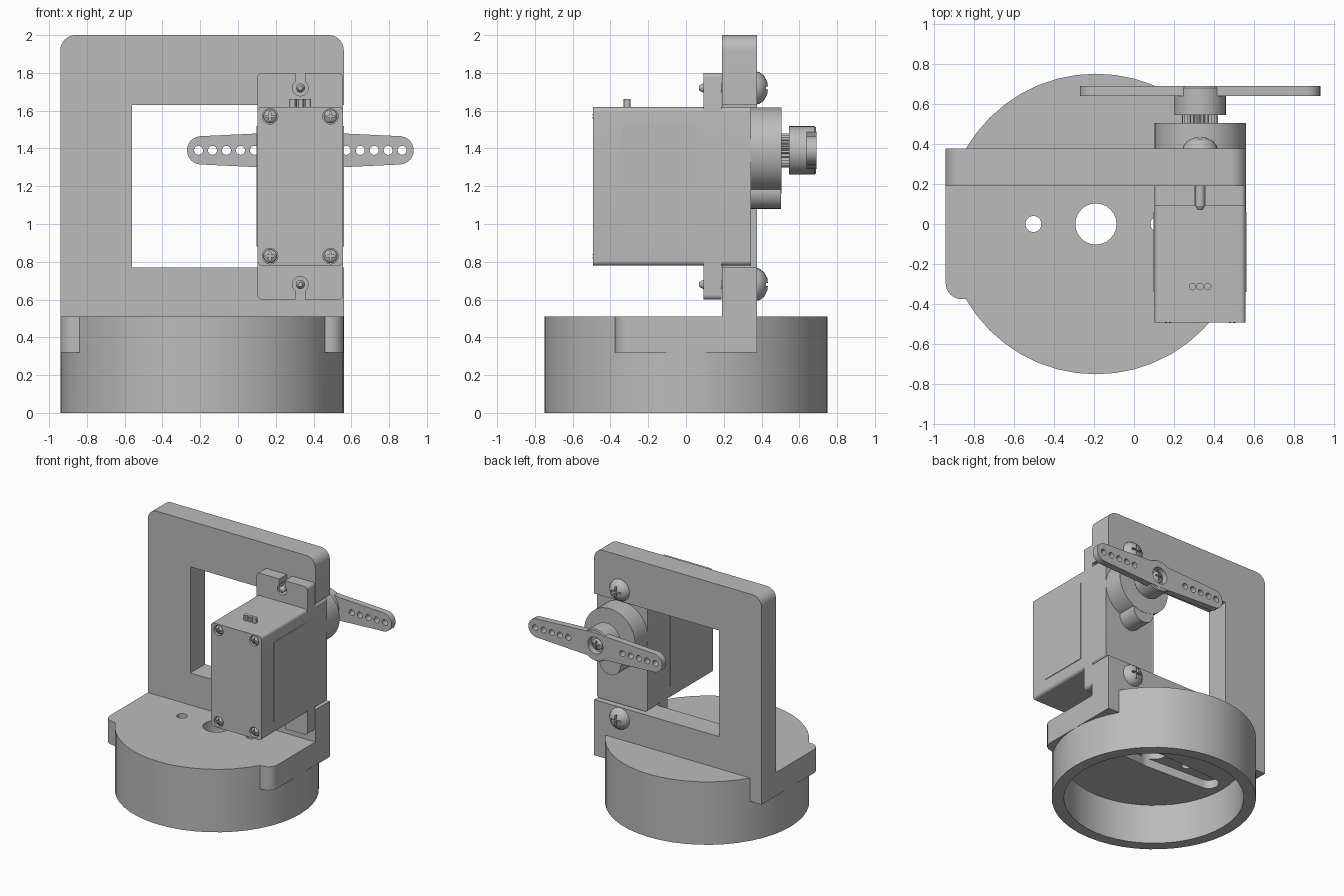
import bpy, bmesh
from math import sin, cos, pi, radians
from mathutils import Vector, Matrix

if "Cube" in bpy.data.objects:
    bpy.data.objects.remove(bpy.data.objects["Cube"], do_unlink=True)

grey = bpy.data.materials.new("plain grey")
grey.use_nodes = True
grey.diffuse_color = (0.5, 0.5, 0.5, 1)
grey.node_tree.nodes["Principled BSDF"].inputs["Base Color"].default_value = grey.diffuse_color


def finish(name, bm):
    bmesh.ops.recalc_face_normals(bm, faces=bm.faces)
    mesh = bpy.data.meshes.new(name)
    bm.to_mesh(mesh)
    bm.free()
    mesh.materials.append(grey)
    ob = bpy.data.objects.new(name, mesh)
    bpy.context.collection.objects.link(ob)
    return ob


def prism(name, outline, a, b, axis="y"):
    """Extrude a 2D outline from a to b along an axis."""
    place = {"x": lambda u, v, t: (t, u, v),
             "y": lambda u, v, t: (u, t, v),
             "z": lambda u, v, t: (u, v, t)}[axis]
    bm = bmesh.new()
    low = [bm.verts.new(place(u, v, a)) for u, v in outline]
    high = [bm.verts.new(place(u, v, b)) for u, v in outline]
    bm.faces.new(low)
    bm.faces.new(high)
    n = len(low)
    for i in range(n):
        j = (i + 1) % n
        bm.faces.new((low[i], low[j], high[j], high[i]))
    return finish(name, bm)


def arc(u, v, r, start=0, end=360, n=24):
    steps = n if end - start == 360 else n + 1
    angles = [radians(start + (end - start) * i / n) for i in range(steps)]
    return [(u + r * cos(t), v + r * sin(t)) for t in angles]


def rect(u0, u1, v0, v1, radii=(0, 0, 0, 0)):
    """Rectangle with a corner radius each, anticlockwise from low u, low v."""
    pts = []
    corners = [(u0, v0, 1, 1), (u1, v0, -1, 1), (u1, v1, -1, -1), (u0, v1, 1, -1)]
    for k, ((u, v, su, sv), r) in enumerate(zip(corners, radii)):
        if r:
            pts += arc(u + su * r, v + sv * r, r, 180 + 90 * k, 270 + 90 * k, 8)
        else:
            pts.append((u, v))
    return pts


def lathe(name, profile, x, z, n=32):
    """Spin a (radius, y) profile about an axis along y."""
    bm = bmesh.new()
    verts = [bm.verts.new((r, y, 0)) for r, y in profile]
    edges = [bm.edges.new(p) for p in zip(verts, verts[1:])]
    bmesh.ops.spin(bm, geom=verts + edges, cent=(0, 0, 0), axis=(0, 1, 0),
                   angle=2 * pi, steps=n, use_merge=True)
    bmesh.ops.remove_doubles(bm, verts=bm.verts, dist=0.0001)
    bmesh.ops.translate(bm, verts=bm.verts, vec=(x, 0, z))
    return finish(name, bm)


def combine(ob, tool, operation="DIFFERENCE"):
    mod = ob.modifiers.new("combine", "BOOLEAN")
    mod.operation, mod.solver, mod.object = operation, "EXACT", tool
    bpy.context.view_layer.objects.active = ob
    bpy.ops.object.modifier_apply(modifier=mod.name)
    bpy.data.objects.remove(tool, do_unlink=True)


def screw(name, x, z, profile, slot, y0, y1):
    """Domed screw with a cross recess between y0 and y1."""
    ob = lathe(name, profile, x, z, 24)
    w = slot * 0.18
    for du, dv in ((slot, w), (w, slot)):
        combine(ob, prism("cutter", rect(x - du, x + du, z - dv, z + dv), y0, y1))
    return ob


def horn_outline(x, v):
    return (arc(x + 0.525, v, 0.075, -85, 85, 12) + [(x, v + 0.1)]
            + arc(x - 0.525, v, 0.075, 95, 265, 12) + [(x, v - 0.1)])


BX = -0.19                 # base centre
SX, SZ, HZ = 0.33, 1.2, 1.39   # servo centre and output shaft height

# Round hollow base with square flange
base = prism("round_base", arc(BX, 0, 0.75, n=48), 0, 0.51, "z")
combine(base, prism("flange", rect(-0.94, 0.56, -0.375, 0.375, (0.08, 0.08, 0, 0)),
                    0.32, 0.51, "z"), "UNION")
combine(base, prism("cavity", arc(BX, 0, 0.66, n=48), -0.1, 0.321, "z"))
combine(base, prism("horn_pocket", horn_outline(BX, 0), 0.3, 0.39, "z"))
for dx, r in ((0, 0.103), (-0.312, 0.04), (0.312, 0.04)):
    combine(base, prism("hole", arc(BX + dx, 0, r), 0.2, 0.6, "z"))

# Upright bracket, open on the servo side
wall = prism("upright_bracket", rect(-0.94, 0.56, 0.32, 2, (0, 0, 0.08, 0.08)), 0.19, 0.376)
combine(wall, prism("window", rect(-0.56, 0.7, 0.77, 1.63), 0.1, 0.5))

# Servo case with screw recesses in the front cover
case = prism("servo_case", rect(0.103, 0.557, 0.78, 1.62, (0.025,) * 4), -0.492, 0.345)
ears = prism("servo_ears", rect(0.103, 0.557, 0.6, 1.8, (0.025,) * 4), 0.092, 0.189)
for s in (-1, 1):
    z = SZ + s * 0.52
    combine(ears, prism("ear_hole", arc(SX, z, 0.042), 0, 0.3))
    combine(ears, prism("ear_slot", rect(SX - 0.025, SX + 0.025, *sorted((z, z + s * 0.2))), 0, 0.3))
    end = "upper" if s > 0 else "lower"
    screw(end + "_mounting_screw", SX, z,
          [(0, 0.435), (0.035, 0.43), (0.065, 0.413), (0.083, 0.39), (0.088, 0.372),
           (0.024, 0.372), (0.024, 0.09), (0.012, 0.07), (0, 0.07)], 0.045, 0.41, 0.5)
    for t in (-1, 1):
        x, cz = SX + t * 0.16, SZ + s * 0.37
        combine(case, prism("recess", arc(x, cz, 0.041), -0.6, -0.465))
        screw(end + "_cover_screw", x, cz,
              [(0, -0.497), (0.02, -0.492), (0.035, -0.478), (0.035, -0.46), (0, -0.46)],
              0.026, -0.52, -0.483)

# Thin side labels
for name, x in (("left_label", 0.557), ("right_label", 0.098)):
    prism(name, rect(-0.34, 0.06, 0.88, 1.52), x, x + 0.005, "x")

# Cable stubs
for i in (-1, 0, 1):
    prism("cable_stub", arc(SX + i * 0.038, -0.312, 0.019, n=12), 1.6, 1.662, "z")

# Gear housing, toothed shaft
housing = prism("gear_housing", arc(SX, HZ, 0.228, n=40), 0.33, 0.505)
combine(housing, prism("idler_housing", arc(SX, 1.175, 0.095), 0.33, 0.503), "UNION")
teeth = 25
spline = [(SX + r * cos(pi * i / teeth), HZ + r * sin(pi * i / teeth))
          for i in range(2 * teeth) for r in ((0.09,) if i % 2 else (0.078,))]
prism("toothed_shaft", spline, 0.5, 0.58)

# Double-armed horn with hub
horn = prism("horn", horn_outline(SX, HZ), 0.638, 0.69)
combine(horn, lathe("hub", [(0, 0.545), (0.128, 0.545), (0.128, 0.68), (0.122, 0.688), (0, 0.688)],
                    SX, HZ), "UNION")
combine(horn, prism("screw_well", arc(SX, HZ, 0.068), 0.64, 0.8))
for s in (-1, 1):
    for i in range(5):
        combine(horn, prism("hole", arc(SX + s * (0.243 + 0.074 * i), HZ, 0.024, n=16), 0.5, 0.8))
screw("horn_screw", SX, HZ, [(0, 0.682), (0.025, 0.678), (0.045, 0.665), (0.05, 0.635), (0, 0.635)],
      0.032, 0.666, 0.75)

# Smooth curved sides, crisp edges
bpy.ops.object.select_all(action="DESELECT")
for ob in bpy.context.collection.objects:
    if ob.type == "MESH":
        ob.select_set(True)
        bpy.context.view_layer.objects.active = ob
bpy.ops.object.shade_smooth_by_angle(angle=radians(30))
